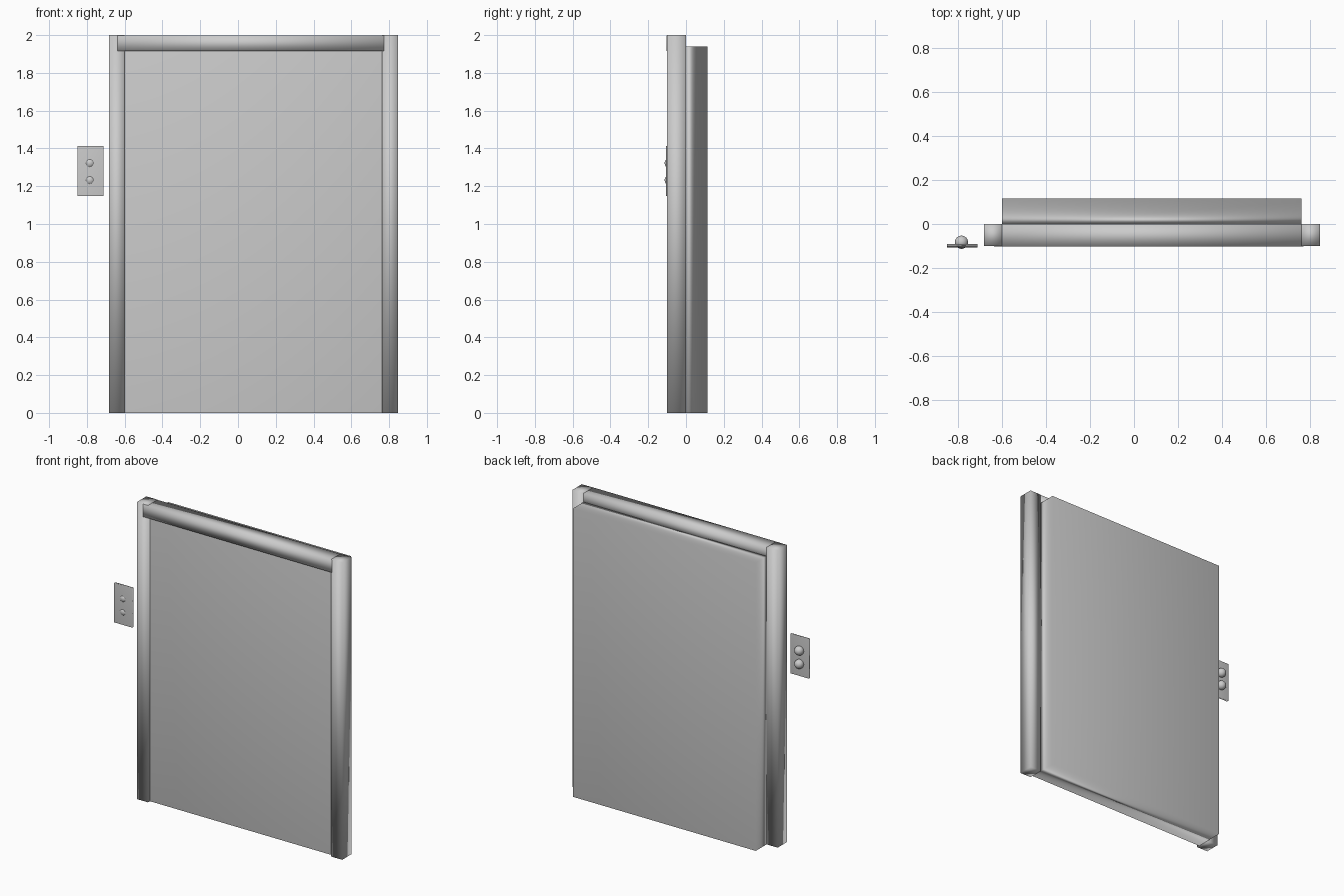
import bpy, bmesh
from mathutils import Vector

if "Cube" in bpy.data.objects:
    bpy.data.objects.remove(bpy.data.objects["Cube"])


def box(name, lo, hi, weighted=False):
    """Smooth-shaded box between two corners."""
    lo, hi = Vector(lo), Vector(hi)
    bm = bmesh.new()
    bmesh.ops.create_cube(bm, size=1)
    for v in bm.verts:
        v.co = Vector([(lo[i] + hi[i]) / 2 + v.co[i] * (hi[i] - lo[i]) for i in range(3)])
    return finish(name, bm, weighted)


def finish(name, bm, weighted=False):
    for f in bm.faces:
        f.smooth = True
    mesh = bpy.data.meshes.new(name)
    bm.to_mesh(mesh)
    bm.free()
    ob = bpy.data.objects.new(name, mesh)
    bpy.context.collection.objects.link(ob)
    if weighted:
        ob.modifiers.new("weighted_normals", 'WEIGHTED_NORMAL')
    return ob


# Frame posts and lintel
for side, x0, x1 in (("left", -0.683, -0.6), ("right", 0.763, 0.846)):
    box(f"{side}_post", (x0, -0.10, 0), (x1, 0, 2))
box("lintel", (-0.637, -0.103, 1.915), (0.772, -0.001, 1.999))

# Thick door slab, slightly recessed behind the frame front
box("door_slab", (-0.6, -0.08, 0), (0.763, 0.115, 1.94), weighted=True)

# Call plate with two ball buttons poking through it
box("call_plate", (-0.85, -0.106, 1.148), (-0.713, -0.091, 1.412), weighted=True)
for name, z in (("upper_button", 1.322), ("lower_button", 1.232)):
    bm = bmesh.new()
    bmesh.ops.create_uvsphere(bm, u_segments=32, v_segments=16, radius=0.03)
    bmesh.ops.translate(bm, verts=bm.verts, vec=(-0.785, -0.083, z))
    finish(name, bm)
